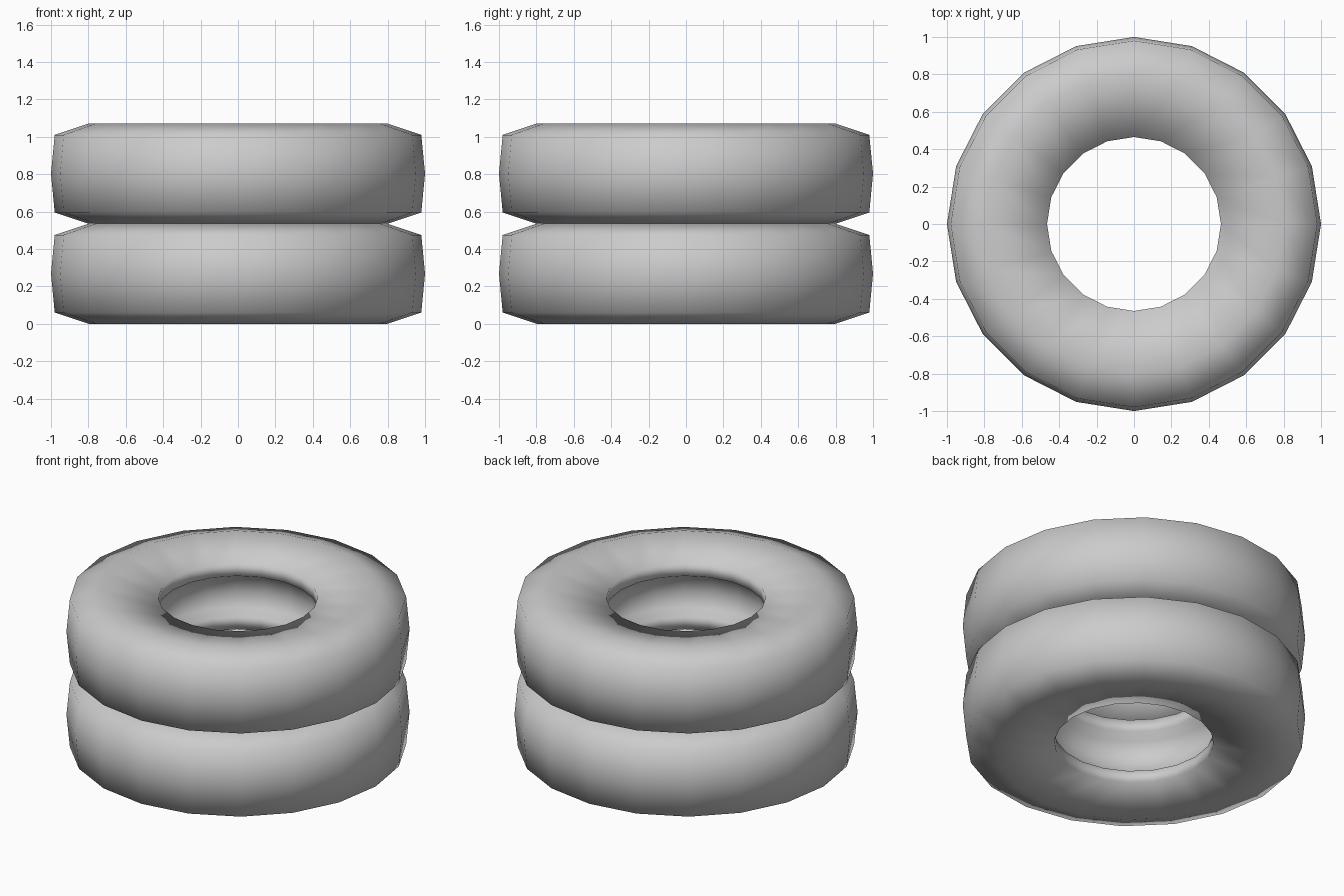
import bpy
import bmesh
from math import cos, sin, tau

cube = bpy.data.objects.get("Cube")
if cube:
    bpy.data.objects.remove(cube, do_unlink=True)

SIDES = 20
HEIGHT = 0.535

# Single rubber colour
grey = bpy.data.materials.new("rubber_grey")
grey.use_nodes = True
colour = (0.6, 0.6, 0.6, 1.0)
grey.diffuse_color = colour
grey.node_tree.nodes["Principled BSDF"].inputs["Base Color"].default_value = colour

# Lower half of the cross-section (radius, height), from inner wall to tread
lower = [(0.54, HEIGHT / 2), (0.525, 0.17), (0.465, 0.135), (0.465, 0.057),
         (0.80, 0.0), (0.98, 0.06), (1.0, HEIGHT / 2)]
upper = [(r, HEIGHT - z) for r, z in reversed(lower[1:-1])]
profile = lower + upper


def make_tyre(name, base):
    """Sweep the closed cross-section around the vertical axis."""
    bm = bmesh.new()
    rings = []
    for i in range(SIDES):
        a = tau * i / SIDES
        rings.append([bm.verts.new((r * cos(a), r * sin(a), z)) for r, z in profile])
    count = len(profile)
    for i in range(SIDES):
        here, there = rings[i], rings[(i + 1) % SIDES]
        for j in range(count):
            k = (j + 1) % count
            bm.faces.new((here[j], there[j], there[k], here[k])).smooth = True
    bmesh.ops.recalc_face_normals(bm, faces=bm.faces)
    mesh = bpy.data.meshes.new(name)
    bm.to_mesh(mesh)
    bm.free()
    mesh.materials.append(grey)
    obj = bpy.data.objects.new(name, mesh)
    obj.location.z = base
    bpy.context.collection.objects.link(obj)


# Two stacked tyres
for level, name in enumerate(("lower_tyre", "upper_tyre")):
    make_tyre(name, level * HEIGHT)
